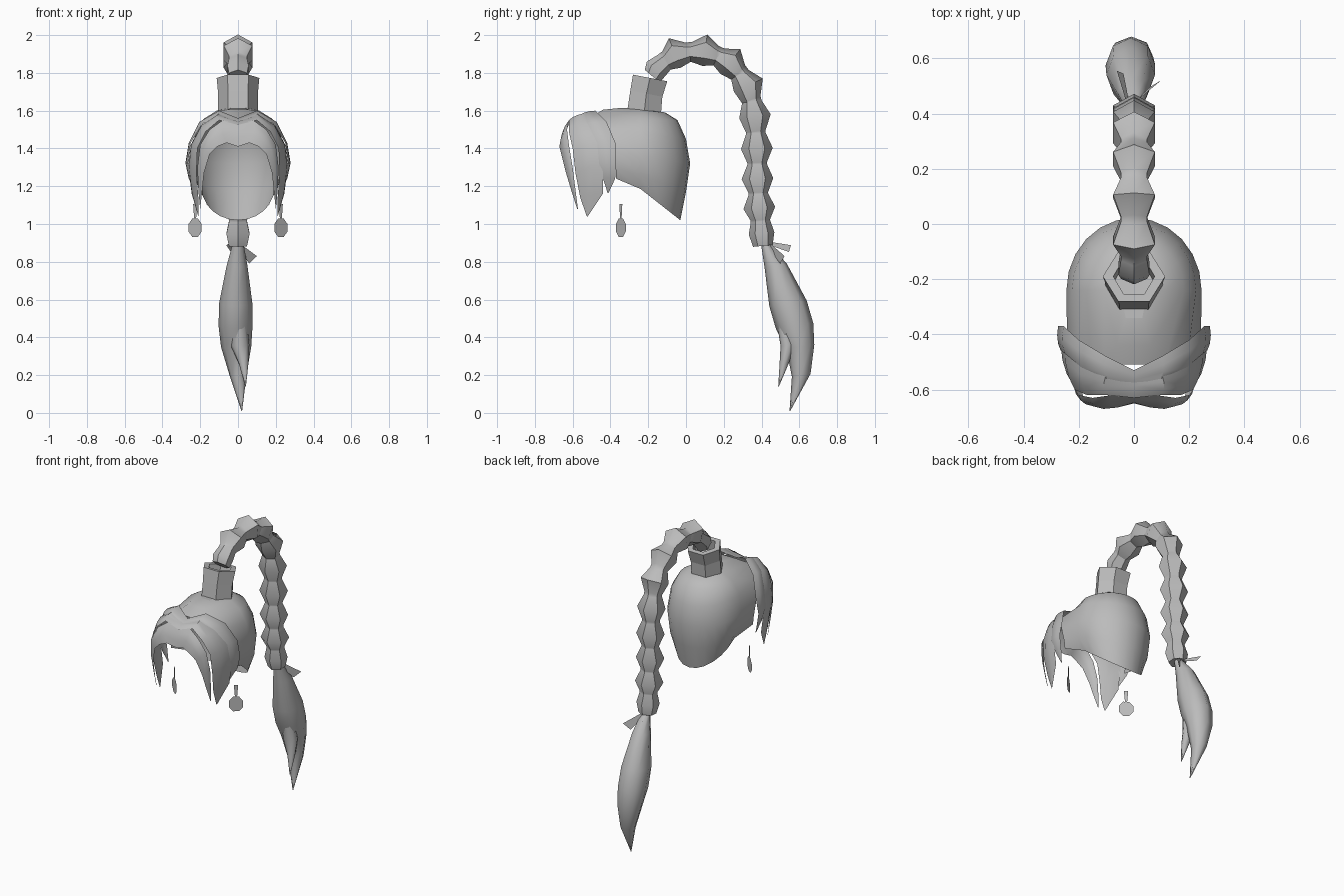
import bpy
import math
from mathutils import Vector

old = bpy.data.objects.get("Cube")
if old:
    bpy.data.objects.remove(old)

# One plain grey for every part
grey = bpy.data.materials.new("plain_grey")
grey.use_nodes = True
colour = (0.5, 0.5, 0.5, 1)
grey.diffuse_color = colour
grey.node_tree.nodes["Principled BSDF"].inputs["Base Color"].default_value = colour


def make_part(name, points, faces, smooth=True, mirror=False):
    mesh = bpy.data.meshes.new(name)
    mesh.from_pydata([tuple(p) for p in points], [], faces)
    mesh.validate()
    mesh.materials.append(grey)
    part = bpy.data.objects.new(name, mesh)
    bpy.context.collection.objects.link(part)
    bpy.ops.object.select_all(action="DESELECT")
    part.select_set(True)
    bpy.context.view_layer.objects.active = part
    if mirror:
        part.modifiers.new("mirror", "MIRROR")
    if smooth:
        bpy.ops.object.shade_smooth_by_angle(angle=math.radians(50))
    return part


def loft(name, rows, closed=True, cap_ends=False, smooth=True, mirror=False):
    """Skin a surface over equally long rows of points."""
    count = len(rows[0])
    points = [p for row in rows for p in row]
    faces = []
    for r in range(len(rows) - 1):
        for c in range(count if closed else count - 1):
            a, b = r * count + c, r * count + (c + 1) % count
            faces.append((a, b, b + count, a + count))
    if cap_ends:
        last = len(points) - count
        faces.append(tuple(reversed(range(count))))
        faces.append(tuple(range(last, len(points))))
    return make_part(name, points, faces, smooth, mirror)


def ring(centre, side, up, side_radius, up_radius, sides=6, turn=0.0):
    angles = [turn + math.tau * i / sides for i in range(sides)]
    return [centre + side * side_radius * math.sin(a) + up * up_radius * math.cos(a)
            for a in angles]


X, Y, Z = Vector((1, 0, 0)), Vector((0, 1, 0)), Vector((0, 0, 1))

# Hair cap: U-shaped rows from crown to nape, open towards the face
# front height, back height, half width, back depth, front half width, front depth
cap_rows = [
    (1.615, 1.605, 0.05, -0.19, 0.03, -0.34),
    (1.605, 1.59, 0.11, -0.11, 0.06, -0.44),
    (1.56, 1.55, 0.18, -0.045, 0.11, -0.51),
    (1.5, 1.45, 0.225, 0.0, 0.2, -0.44),
    (1.38, 1.32, 0.245, 0.022, 0.243, -0.39),
    (1.29, 1.17, 0.235, 0.0, 0.24, -0.37),
    (1.24, 1.02, 0.19, -0.03, 0.235, -0.37),
]
STEPS = 12
middle = -0.24
cap_points, cap_faces = [], []
for front_z, back_z, width, back_y, front_x, front_y in cap_rows:
    cap_points.append((front_x, front_y, front_z))
    for i in range(STEPS + 1):
        a = math.pi * i / STEPS
        s = 0.25 + 0.75 * math.sin(a)
        cap_points.append((width * math.cos(a), middle + (back_y - middle) * math.sin(a),
                           front_z + (back_z - front_z) * s))
    cap_points.append((-front_x, front_y, front_z))
count = STEPS + 3
for r in range(len(cap_rows) - 1):
    # the upper rows close across the forehead
    for c in range(count if r < 2 else count - 1):
        a, b = r * count + c, r * count + (c + 1) % count
        cap_faces.append((a, b, b + count, a + count))
cap_faces.append(tuple(range(count)))
make_part("hair_cap", cap_points, cap_faces)


# Fringe: sheets of hair swept from the parting, each ending in a point
def fringe_lock(name, back_edge, front_edge, bulge):
    rows = []
    for back, front in zip(back_edge, front_edge):
        back, front = Vector(back), Vector(front)
        out = Vector((0.7 if back.x > 0 else 0, -0.4, 0.4)) * bulge
        amount = min(1, (back - front).length / 0.1)
        rows.append([back.lerp(front, t) + out * amount * 4 * t * (1 - t)
                     for t in (0, 0.33, 0.67, 1)])
    loft(name, rows, closed=False, mirror=True)


fringe_lock("fringe_side_lock",
            [(0, -0.53, 1.56), (0.1, -0.48, 1.6), (0.2, -0.42, 1.54), (0.255, -0.37, 1.42),
             (0.275, -0.37, 1.32), (0.26, -0.375, 1.24), (0.225, -0.41, 1.165)],
            [(0, -0.58, 1.54), (0.1, -0.56, 1.58), (0.19, -0.52, 1.53), (0.25, -0.47, 1.43),
             (0.265, -0.46, 1.32), (0.25, -0.44, 1.24), (0.225, -0.415, 1.165)], 0.012)
fringe_lock("fringe_middle_lock",
            [(0, -0.56, 1.545), (0.1, -0.54, 1.585), (0.19, -0.5, 1.53), (0.25, -0.45, 1.42),
             (0.265, -0.44, 1.31), (0.245, -0.44, 1.16), (0.21, -0.52, 1.04)],
            [(0, -0.63, 1.525), (0.1, -0.62, 1.55), (0.17, -0.62, 1.49), (0.215, -0.6, 1.4),
             (0.22, -0.585, 1.27), (0.21, -0.56, 1.14), (0.208, -0.525, 1.04)], 0.015)
fringe_lock("fringe_front_lock",
            [(0, -0.62, 1.525), (0.08, -0.62, 1.55), (0.15, -0.63, 1.5), (0.2, -0.62, 1.42),
             (0.215, -0.6, 1.3), (0.21, -0.585, 1.18), (0.2, -0.572, 1.08)],
            [(0, -0.65, 1.41), (0.06, -0.665, 1.43), (0.11, -0.67, 1.41), (0.15, -0.66, 1.37),
             (0.18, -0.635, 1.27), (0.19, -0.605, 1.17), (0.2, -0.576, 1.08)], 0.02)

# Six-sided holder on the crown, with a recessed opening
lean = Vector((0, 0.98, -0.19))
holder_rings = []
for y, z, width, depth in [(-0.225, 1.56, 0.105, 0.105), (-0.21, 1.69, 0.105, 0.1),
                           (-0.19, 1.773, 0.113, 0.107), (-0.19, 1.773, 0.075, 0.075),
                           (-0.205, 1.7, 0.07, 0.07)]:
    holder_rings.append(ring(Vector((0, y, z)), X, lean, width, depth, turn=math.pi / 6))
holder = loft("braid_holder", holder_rings, cap_ends=True, smooth=False)

# Braid: beads fat in the middle and narrow at the joints, following an arch
bead_centres = [Vector((0, y, z)) for y, z in [
    (-0.2, 1.74), (-0.16, 1.82), (-0.06, 1.905), (0.1, 1.92), (0.235, 1.86), (0.33, 1.735),
    (0.365, 1.57), (0.375, 1.4), (0.378, 1.24), (0.388, 1.085), (0.4, 0.95), (0.415, 0.81)]]
braid_rings = []
for before, here, after in zip(bead_centres, bead_centres[1:], bead_centres[2:]):
    along = (after - before).normalized()
    up = X.cross(along)
    if here is bead_centres[1]:
        size = 0.062
    elif here is bead_centres[-2]:
        size = 0.068
    else:
        size = 0.084
    braid_rings.append(ring(before.lerp(here, 0.53), X, up, 0.055, 0.052))
    braid_rings.append(ring(here, X, up, size * 1.04, size))
    braid_rings.append(ring(here.lerp(after, 0.47), X, up, 0.055, 0.052))
loft("braid", braid_rings, cap_ends=True)


# Loose tail below the tie: a full lock and a smaller one in front
def tail_lock(name, stations):
    rows = [ring(Vector((x, y, z)), X, (Y + Z * 0.15).normalized(), width, depth, sides=8)
            for x, y, z, width, depth in stations]
    loft(name, rows, cap_ends=True)


tail_lock("tail_main_lock", [
    (0, 0.42, 0.89, 0.03, 0.022), (-0.005, 0.475, 0.78, 0.055, 0.06),
    (-0.012, 0.54, 0.58, 0.088, 0.1), (-0.013, 0.575, 0.46, 0.09, 0.1),
    (-0.01, 0.605, 0.35, 0.08, 0.075), (0, 0.61, 0.2, 0.045, 0.05),
    (0.02, 0.55, 0.01, 0.002, 0.002)])
tail_lock("tail_small_lock", [
    (0.0, 0.51, 0.55, 0.04, 0.04), (0.01, 0.54, 0.36, 0.05, 0.04),
    (0.03, 0.52, 0.26, 0.025, 0.025), (0.04, 0.49, 0.14, 0.002, 0.002)])


# Ribbon ends of the tie, widening outwards
def ribbon(name, start, end, across):
    start, end, across = Vector(start), Vector(end), Vector(across)
    corners = [start - across * 0.4, start + across * 0.4, end + across, end - across]
    make_part(name, corners, [(0, 1, 2, 3)], smooth=False)


ribbon("ribbon_left", (0, 0.44, 0.89), (0.08, 0.51, 0.81), (0.02, 0.012, 0.02))
ribbon("ribbon_right", (-0.02, 0.43, 0.9), (-0.05, 0.55, 0.87), (-0.012, 0.005, 0.018))

# Earrings: a thin eight-sided disc hanging from a flared stem
flat = Vector((0.8, 0.6, 0))
drop = Vector((0.227, -0.345, 0.98))
disc = ring(drop, flat, Z, 0.047, 0.053, sides=8, turn=math.pi / 8)
stem = [drop + flat * w + Z * h for w, h in
        [(-0.006, 0.04), (0.006, 0.04), (0.013, 0.125), (-0.013, 0.125)]]
make_part("earrings", disc + stem, [tuple(range(8)), (8, 9, 10, 11)],
          smooth=False, mirror=True)
